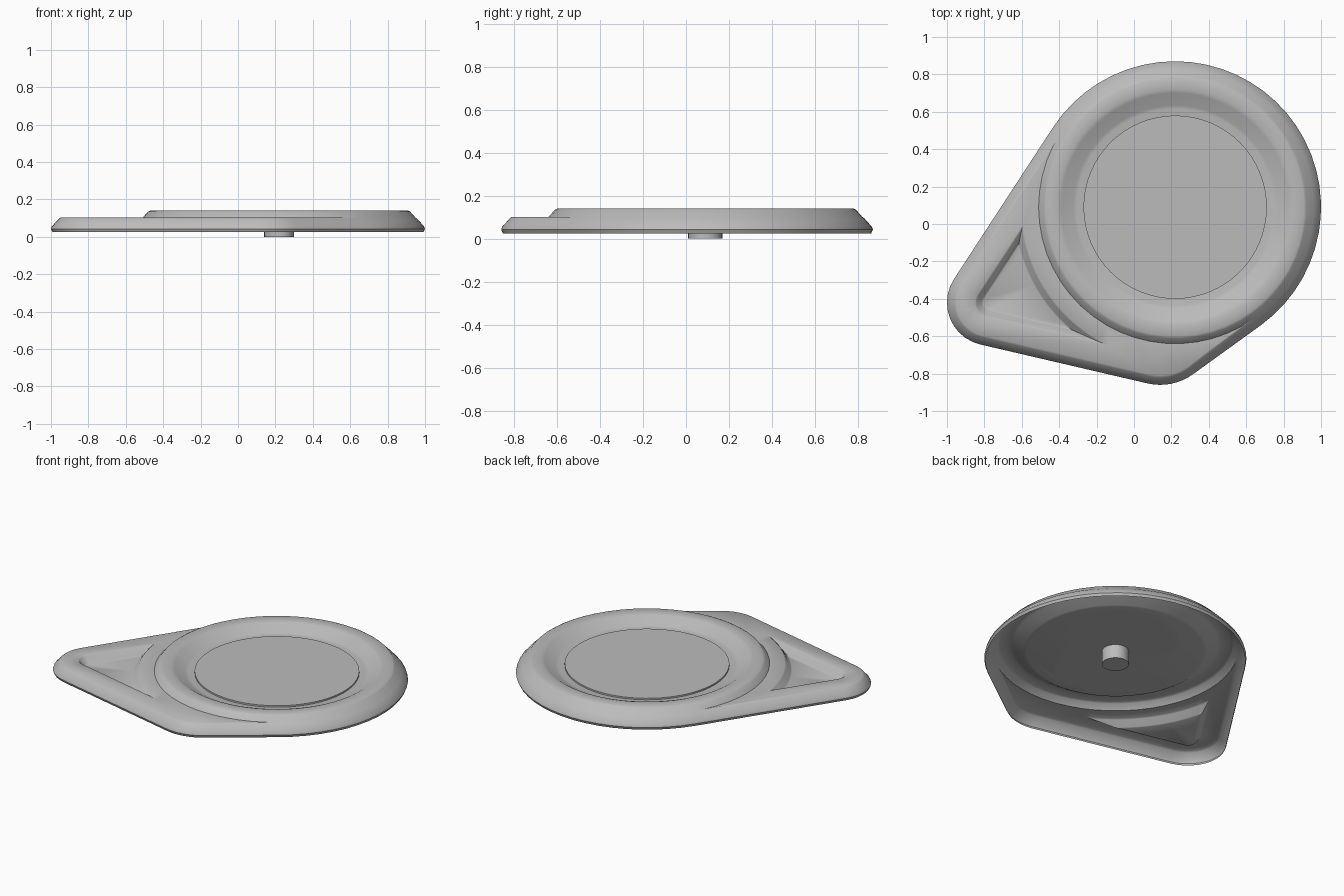
import bpy, bmesh, math
from mathutils import Vector

if "Cube" in bpy.data.objects:
    bpy.data.objects.remove(bpy.data.objects["Cube"])

MAIN, TAIL, CORNER = Vector((0.22, 0.09)), Vector((-0.77, -0.42)), Vector((0.14, -0.56))
CIRCLES = [(MAIN, 0.78), (TAIL, 0.23), (CORNER, 0.30)]
SEGS = [32, 10, 8]

grey = bpy.data.materials.new("light grey")
grey.diffuse_color = (0.50, 0.50, 0.50, 1)
grey.use_nodes = True
grey.node_tree.nodes["Principled BSDF"].inputs["Base Color"].default_value = grey.diffuse_color


def polar(c, r, a):
    return c + Vector((math.cos(a), math.sin(a))) * r


def arc(c, r, a0, a1, n):
    return [polar(c, r, a0 + (a1 - a0) * i / n) for i in range(n + 1)]


def tangent_angle(i):
    """Direction of the outward normal of the line joining circle i to the next."""
    (c1, r1), (c2, r2) = CIRCLES[i], CIRCLES[(i + 1) % 3]
    d = c2 - c1
    return math.atan2(d.y, d.x) - math.acos((r1 - r2) / d.length)


ANG = [tangent_angle(i) for i in range(3)]


def ccw(a0, a1):
    return a0 + (a1 - a0) % (2 * math.pi)


A0, A1 = ANG[2], ccw(ANG[2], ANG[0])      # outer span of the main circle


def outline(inset):
    """Rounded outline around the three circles."""
    pts = []
    for i, (c, r) in enumerate(CIRCLES):
        a = ANG[i - 1]
        pts += arc(c, r - inset, a, ccw(a, ANG[i]), SEGS[i])
    return pts


def ring(r):
    """Full main circle sharing the outline's points on its outer span."""
    return arc(MAIN, r, A0, A1, 32) + arc(MAIN, r, A1, A0 + 2 * math.pi, 24)[1:-1]


def pocket(o):
    """Tail recess: rounded corner, two straight sides, one hollow side."""
    r, big = 0.08 - o, 0.82 + o

    def tip(a, side):
        n = Vector((math.cos(a), math.sin(a)))
        d = Vector((-n.y, n.x)) * side
        p = TAIL + n * r - MAIN
        b = p.dot(d)
        return MAIN + p + d * (-b - math.sqrt(b * b - p.length_squared + big * big))

    t0, t1 = tip(ANG[0], -1), tip(ANG[1], 1)
    v0, v1 = t0 - MAIN, t1 - MAIN
    s0 = math.atan2(v0.y, v0.x)
    s1 = math.atan2(v1.y, v1.x)
    hollow = arc(MAIN, big, ccw(0, s1), ccw(0, s0), 14)
    return arc(TAIL, r, ANG[0], ccw(ANG[0], ANG[1]), 8) + hollow


def loop(bm, pts, z):
    return [bm.verts.new((p.x, p.y, z)) for p in pts]


def skin(bm, loops):
    for a, b in zip(loops, loops[1:]):
        for i in range(len(a)):
            j = (i + 1) % len(a)
            bm.faces.new((a[i], a[j], b[j], b[i]))


def fill(bm, *loops):
    edges = []
    for l in loops:
        for i in range(len(l)):
            pair = (l[i], l[(i + 1) % len(l)])
            edges.append(bm.edges.get(pair) or bm.edges.new(pair))
    bmesh.ops.triangle_fill(bm, use_beauty=True, edges=edges, normal=(0, 0, 1))


def finish(bm, name, angle):
    bmesh.ops.remove_doubles(bm, verts=bm.verts, dist=0.0005)
    bmesh.ops.recalc_face_normals(bm, faces=bm.faces)
    if sum(f.normal.z * f.calc_area() for f in bm.faces) < 0:
        bmesh.ops.reverse_faces(bm, faces=bm.faces)
    me = bpy.data.meshes.new(name)
    bm.to_mesh(me)
    bm.free()
    ob = bpy.data.objects.new(name, me)
    me.materials.append(grey)
    bpy.context.collection.objects.link(ob)
    bpy.context.view_layer.objects.active = ob
    ob.select_set(True)
    bpy.ops.object.shade_smooth_by_angle(angle=math.radians(angle))
    ob.select_set(False)


# Open shell: skirt, tail plate, raised ring with dish, tail recess
bm = bmesh.new()
skin(bm, [loop(bm, outline(i), z) for i, z in
          ((0.008, 0.025), (0, 0.042), (0.004, 0.055), (0.04, 0.095), (0.05, 0.102))])

dish = [loop(bm, ring(r), z) for r, z in
        ((0.73, 0.102), (0.702, 0.134), (0.69, 0.14), (0.63, 0.14),
         (0.61, 0.134), (0.545, 0.094), (0.525, 0.09))]
skin(bm, dish)
bm.faces.new(dish[-1])

recess = [loop(bm, pocket(o), z) for o, z in
          ((0, 0.102), (0.008, 0.096), (0.036, 0.06), (0.042, 0.056))]
skin(bm, recess)
fill(bm, recess[-1])

# Plate between the tail outline and the ring, around the recess
edge = outline(0.05)[33:]
inner = arc(MAIN, 0.73, A0 + 2 * math.pi, A1, 24)
fill(bm, loop(bm, edge + inner, 0.102), loop(bm, pocket(0), 0.102))
finish(bm, "body_shell", 40)

# Flat inlay in the dish, and the peg below it
for name, r, z0, z1, n in (("dish_inlay", 0.49, 0.09, 0.10, 64), ("peg", 0.08, 0.0, 0.09, 24)):
    bm = bmesh.new()
    pts = arc(MAIN, r, 0, 2 * math.pi, n)[:-1]
    lo, hi = loop(bm, pts, z0), loop(bm, pts, z1)
    skin(bm, [lo, hi])
    bm.faces.new(hi)
    bm.faces.new(lo[::-1])
    finish(bm, name, 40)
